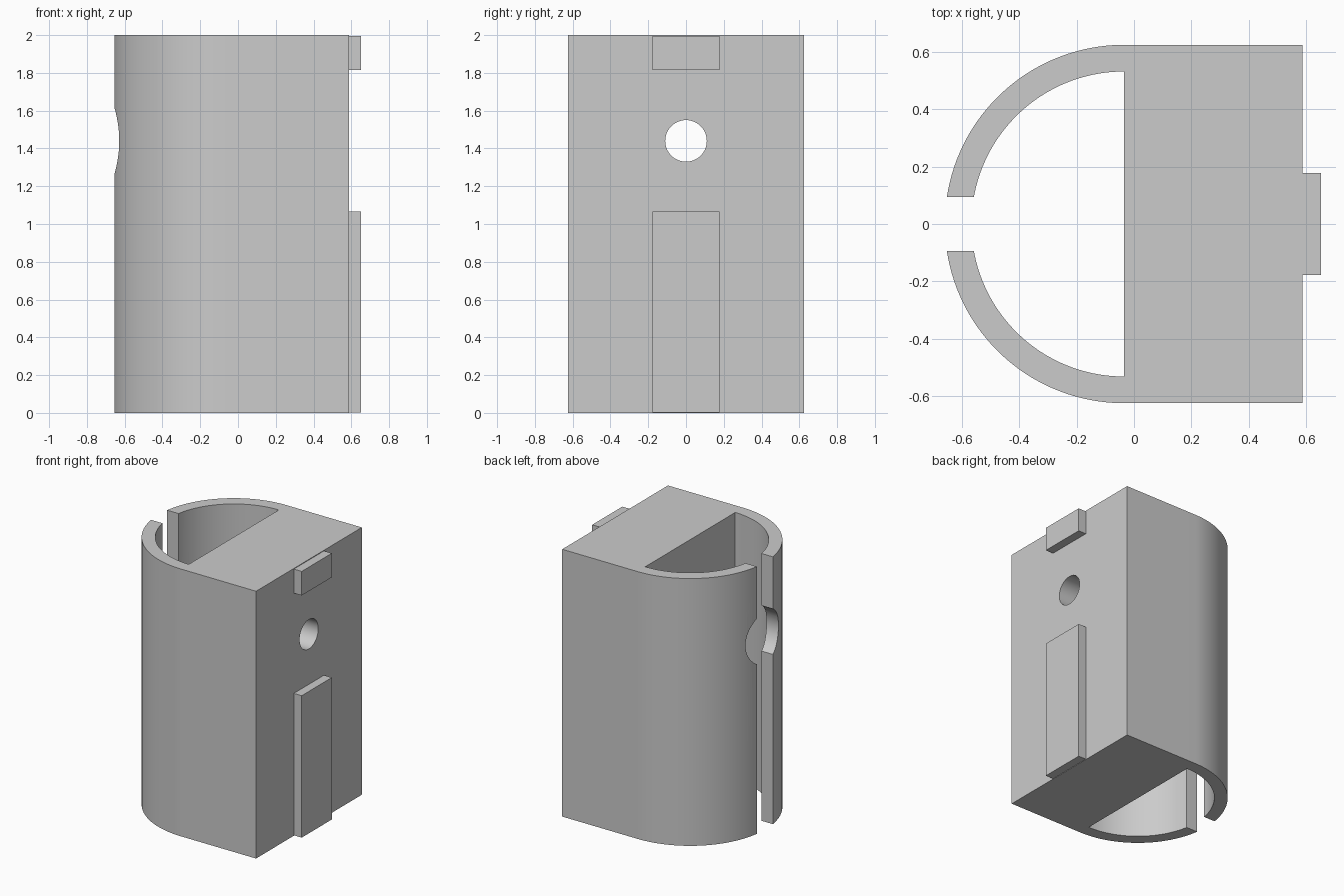
import bpy, bmesh, math

if "Cube" in bpy.data.objects:
    bpy.data.objects.remove(bpy.data.objects["Cube"], do_unlink=True)

# Single grey plastic
grey = bpy.data.materials.new("plain_grey")
grey.use_nodes = True
grey.diffuse_color = (0.6, 0.6, 0.6, 1)
grey.node_tree.nodes["Principled BSDF"].inputs["Base Color"].default_value = (0.6, 0.6, 0.6, 1)

HEIGHT = 2.0
CENTRE_X = -0.035      # axis of the round sleeve and its flat inner wall
BACK_X = 0.587         # flat mounting face
R_OUT, R_IN = 0.625, 0.532
SLOT = 0.095           # half width of the open slot
HOLE_Z = 1.44


def prism(name, outline, z0, z1):
    """Extrude a flat outline upward into a solid."""
    bm = bmesh.new()
    face = bm.faces.new([bm.verts.new((x, y, z0)) for x, y in outline])
    top = bmesh.ops.extrude_face_region(bm, geom=[face])["geom"]
    bmesh.ops.translate(bm, vec=(0, 0, z1 - z0),
                        verts=[g for g in top if isinstance(g, bmesh.types.BMVert)])
    bmesh.ops.recalc_face_normals(bm, faces=bm.faces)
    mesh = bpy.data.meshes.new(name)
    bm.to_mesh(mesh)
    bm.free()
    obj = bpy.data.objects.new(name, mesh)
    bpy.context.collection.objects.link(obj)
    mesh.materials.append(grey)
    return obj


def arc(radius, steps=40):
    """Quarter arc from the straight side round to the slot edge."""
    end = math.pi - math.asin(SLOT / radius)
    angles = [math.pi / 2 + (end - math.pi / 2) * i / steps for i in range(steps + 1)]
    return [(CENTRE_X + radius * math.cos(a), radius * math.sin(a)) for a in angles]


def bore(target, radius, x0, x1):
    """Cut a round hole along x."""
    bpy.ops.mesh.primitive_cylinder_add(
        vertices=64, radius=radius, depth=x1 - x0,
        location=((x0 + x1) / 2, 0, HOLE_Z), rotation=(0, math.pi / 2, 0))
    cutter = bpy.context.object
    cutter.hide_render = True
    cutter.data.materials.append(grey)
    mod = target.modifiers.new("bore", "BOOLEAN")
    mod.operation, mod.solver, mod.object = "DIFFERENCE", "EXACT", cutter
    bpy.context.view_layer.objects.active = target
    bpy.ops.object.modifier_apply(modifier=mod.name)
    bpy.data.objects.remove(cutter, do_unlink=True)


# Slotted sleeve and solid block as one outline: half of it, then its mirror
half = [(BACK_X, R_OUT)] + arc(R_OUT) + arc(R_IN)[::-1]
body = prism("holder_body", half + [(x, -y) for x, y in reversed(half)], 0, HEIGHT)

# Screw hole through the block, wider access hole across the slot
bore(body, 0.11, -0.2, 0.8)
bore(body, 0.195, -0.9, -0.3)

bpy.ops.object.select_all(action="DESELECT")
body.select_set(True)
bpy.context.view_layer.objects.active = body
bpy.ops.object.shade_smooth_by_angle(angle=math.radians(30))

# Raised locating ribs on the mounting face
rib = [(BACK_X - 0.01, -0.178), (0.652, -0.178), (0.652, 0.178), (BACK_X - 0.01, 0.178)]
prism("lower_rib", rib, 0.003, 1.065)
prism("upper_rib", rib, 1.815, 1.995)
